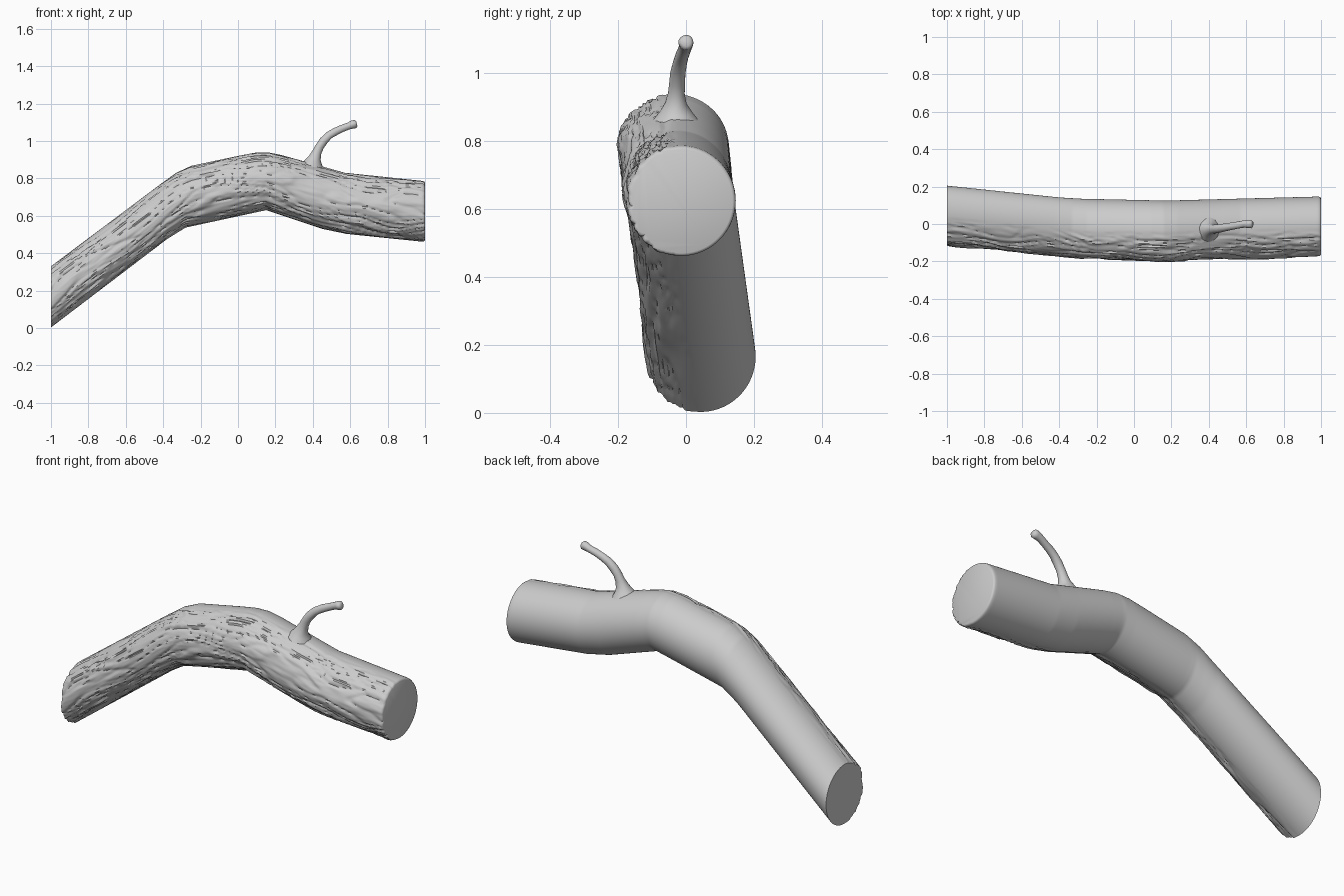
import bpy, bmesh, math
from mathutils import Vector, noise

if "Cube" in bpy.data.objects:
    bpy.data.objects.remove(bpy.data.objects["Cube"])

# Outline profiles of the log: (x, value)
TOP = [(-1, .33), (-.42, .765), (-.33, .83), (-.25, .867), (0, .92), (.09, .937), (.16, .939),
       (.23, .925), (.35, .892), (.57, .83), (1, .785)]
BOTTOM = [(-1, .003), (-.38, .475), (-.28, .537), (.15, .63), (.45, .53), (.58, .503), (1, .46)]
FRONT = [(-1, -.118), (-.4, -.175), (-.28, -.187), (.17, -.2), (.5, -.188), (1, -.175)]
BACK = [(-1, .205), (-.4, .142), (-.28, .135), (.17, .125), (1, .147)]


def lookup(table, x):
    for (x0, v0), (x1, v1) in zip(table, table[1:]):
        if x <= x1:
            return v0 + (v1 - v0) * (x - x0) / (x1 - x0)
    return table[-1][1]


def skin(name, rings):
    """Join rings of points into a capped, smooth-shaded tube."""
    bm = bmesh.new()
    rows = [[bm.verts.new(p) for p in ring] for ring in rings]
    n = len(rows[0])
    for a, b in zip(rows, rows[1:]):
        for i in range(n):
            j = (i + 1) % n
            bm.faces.new((a[i], a[j], b[j], b[i]))
    bm.faces.new(rows[0][::-1])
    bm.faces.new(rows[-1])
    bmesh.ops.recalc_face_normals(bm, faces=bm.faces)
    mesh = bpy.data.meshes.new(name)
    bm.to_mesh(mesh)
    bm.free()
    obj = bpy.data.objects.new(name, mesh)
    bpy.context.collection.objects.link(obj)
    bpy.context.view_layer.objects.active = obj
    obj.select_set(True)
    bpy.ops.object.shade_smooth_by_angle(angle=math.radians(50))
    obj.select_set(False)
    return obj


def bark(x, a):
    """Lengthwise ridges and cracks on the front half only."""
    mask = max(0, min(1, (-math.cos(a) - .05) / .35))
    if mask == 0:
        return 0
    warp = .5 * noise.noise(Vector((x * 3, a, 7)))
    ridge = noise.noise(Vector((x * 2.2, (a + warp) * 4.5, 0)))
    crack = 1 - min(1, abs(noise.noise(Vector((x * 3.5, (a + warp) * 6, 4)))) * 7)
    fine = noise.noise(Vector((x * 12, a * 14, 9)))
    return mask * (.009 * ridge - .008 * crack + .003 * fine)


def log_ring(x, inset=0, sides=128):
    t, b, f, k = (lookup(tab, x) for tab in (TOP, BOTTOM, FRONT, BACK))
    ring = []
    for i in range(sides):
        a = math.tau * i / sides
        d = bark(x, a) - inset
        ring.append(Vector((x, (f + k) / 2 + ((k - f) / 2 + d) * math.cos(a),
                            (t + b) / 2 + ((t - b) / 2 + d) * math.sin(a))))
    return ring


# Bent log, with softly rounded right cut
rings = [log_ring(-1 + i * .01) for i in range(199)]
rings += [log_ring(.99, .001), log_ring(.997, .004), log_ring(1, .01)]
skin("log", rings)

# Side twig with flared root and knobbly tip: (x, y, z, radius)
TWIG = [(.395, -.03, .85, .075), (.402, -.03, .885, .048), (.41, -.03, .91, .033),
        (.422, -.028, .94, .025), (.437, -.026, .97, .023), (.458, -.024, 1.0, .023),
        (.487, -.018, 1.03, .021), (.52, -.012, 1.05, .02), (.555, -.006, 1.066, .019),
        (.59, 0, 1.08, .019), (.612, 0, 1.088, .022), (.627, 0, 1.091, .022),
        (.635, 0, 1.093, .014)]
pts = [Vector(p[:3]) for p in TWIG]
twig_rings = []
for i, p in enumerate(pts):
    tangent = (pts[min(i + 1, len(pts) - 1)] - pts[max(i - 1, 0)]).normalized()
    u = Vector((0, 1, 0)).cross(tangent).normalized()
    v = tangent.cross(u)
    ring = []
    for j in range(20):
        a = math.tau * j / 20
        d = u * math.cos(a) + v * math.sin(a)
        r = TWIG[i][3] * (1 + .1 * noise.noise(p * 25 + d))
        ring.append(p + d * r)
    twig_rings.append(ring)
skin("twig", twig_rings)
